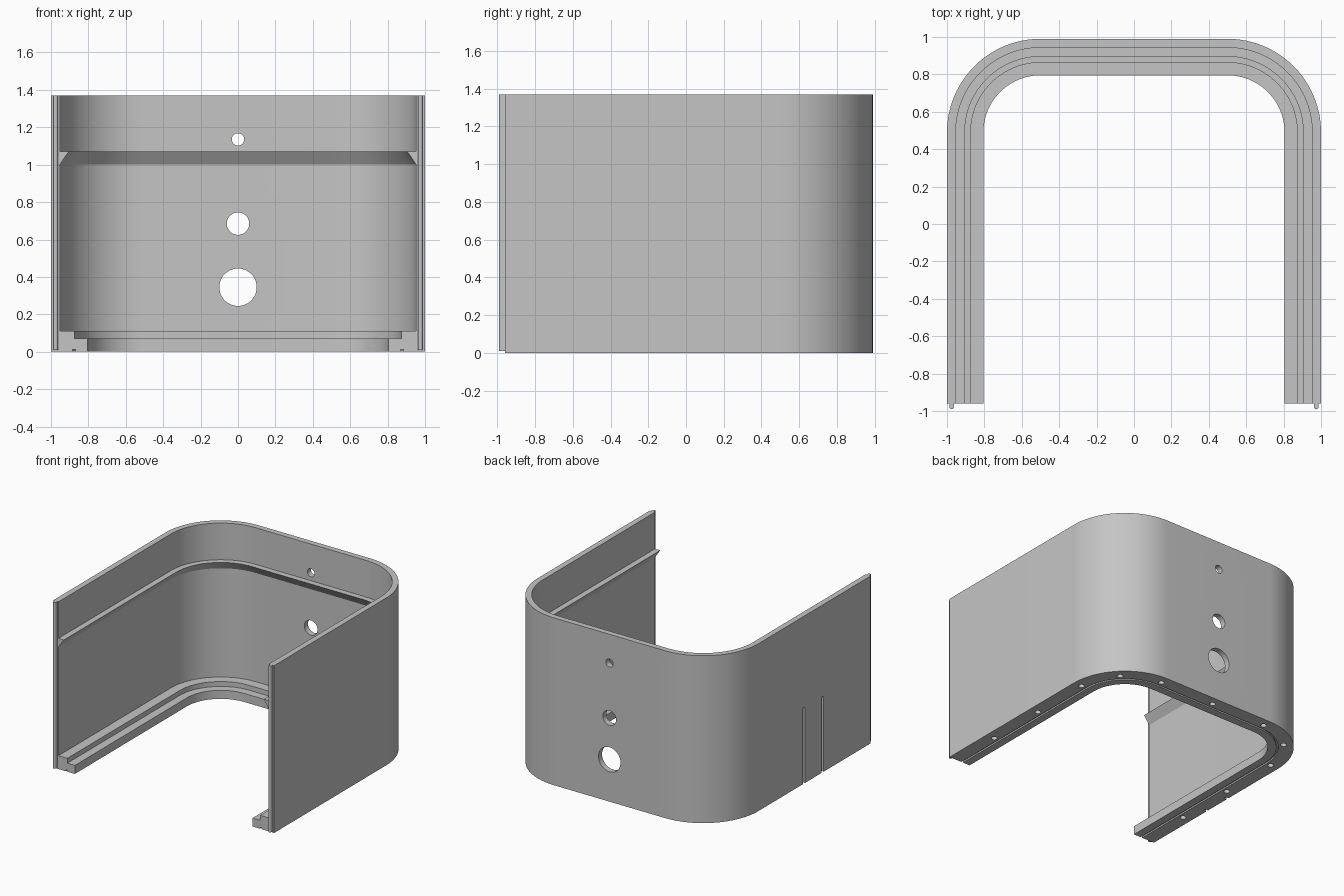
import bpy, bmesh, math
from mathutils import Matrix, Vector

cube = bpy.data.objects.get("Cube")
if cube:
    bpy.data.objects.remove(cube, do_unlink=True)

HEIGHT = 1.37
FRONT = -0.96          # front end of both arms
CX, CY, R = 0.5, 0.49, 0.5   # corner centre and outer radius
STEPS = 24

grey = bpy.data.materials.new("plain_grey")
grey.use_nodes = True
colour = (0.56, 0.56, 0.56, 1)
grey.diffuse_color = colour
grey.node_tree.nodes["Principled BSDF"].inputs["Base Color"].default_value = colour


def finish(name, bm):
    """Turn a bmesh into a linked grey object."""
    bmesh.ops.recalc_face_normals(bm, faces=bm.faces)
    mesh = bpy.data.meshes.new(name)
    bm.to_mesh(mesh)
    bm.free()
    mesh.materials.append(grey)
    obj = bpy.data.objects.new(name, mesh)
    bpy.context.collection.objects.link(obj)
    return obj


def smooth(obj):
    bpy.ops.object.select_all(action="DESELECT")
    obj.select_set(True)
    bpy.context.view_layer.objects.active = obj
    bpy.ops.object.shade_smooth_by_angle(angle=math.radians(30))


def u_path(d):
    """U-shaped plan line at distance d inside the outer surface."""
    pts = [(1 - d, FRONT)]
    for side in (1, -1):
        for i in range(STEPS + 1):
            a = math.pi / 2 * (i / STEPS + (side < 0))
            pts.append((side * CX + (R - d) * math.cos(a), CY + (R - d) * math.sin(a)))
    return pts + [(d - 1, FRONT)]


def add_cylinder(bm, centre, radius, depth, turn=None, sides=32):
    m = Matrix.Translation(centre)
    if turn:
        m = m @ Matrix.Rotation(math.pi / 2, 4, turn)
    bmesh.ops.create_cone(bm, cap_ends=True, segments=sides, radius1=radius,
                          radius2=radius, depth=depth, matrix=m)


def add_box(bm, centre, size):
    m = Matrix.Translation(centre) @ Matrix.Diagonal(Vector(size)).to_4x4()
    bmesh.ops.create_cube(bm, size=1, matrix=m)


# Wall section: (distance inward, height), with bevelled ledge, stepped foot and groove
section = [(0, 0), (0, HEIGHT), (0.047, HEIGHT), (0.047, 1.07), (0.095, 1.07),
           (0.047, 1.0), (0.047, 0.11), (0.127, 0.11), (0.127, 0.07),
           (0.195, 0.07), (0.195, 0), (0.13, 0), (0.13, 0.012), (0.115, 0.012), (0.115, 0)]
bm = bmesh.new()
rails = [[bm.verts.new((x, y, z)) for x, y in u_path(d)] for d, z in section]
for k, rail in enumerate(rails):
    nxt = rails[(k + 1) % len(rails)]
    for i in range(len(rail) - 1):
        bm.faces.new((rail[i], rail[i + 1], nxt[i + 1], nxt[i]))
for end in (0, -1):
    bm.faces.new([rail[end] for rail in rails])
shell = finish("curved_wall_shell", bm)

# Cutters: three back openings, blind holes underneath, two outer slots
bm = bmesh.new()
for z, r in ((0.345, 0.1), (0.685, 0.06), (1.135, 0.033)):
    add_cylinder(bm, (0, CY + R, z), r, 0.3, "X", 48)
pin_radius = R - 0.075
pins = [(0, CY + pin_radius)]
for side in (1, -1):
    pins += [(side * (CX + pin_radius), y) for y in (-0.53, -0.02)]
    for a in (0, math.pi / 4, math.pi / 2):
        pins.append((side * (CX + pin_radius * math.cos(a)), CY + pin_radius * math.sin(a)))
for x, y in pins:
    add_cylinder(bm, (x, y, 0), 0.023, 0.12, sides=24)
for y in (-0.34, -0.1):
    add_box(bm, (-1, y, 0.3), (0.05, 0.025, 0.64))
cutter = finish("hole_cutter", bm)
cutter.hide_render = True

cut = shell.modifiers.new("openings", "BOOLEAN")
cut.operation = "DIFFERENCE"
cut.solver = "EXACT"
cut.object = cutter
bpy.context.view_layer.update()
bpy.ops.object.select_all(action="DESELECT")
shell.select_set(True)
bpy.context.view_layer.objects.active = shell
bpy.ops.object.modifier_apply(modifier=cut.name)
bpy.data.objects.remove(cutter, do_unlink=True)
smooth(shell)

# Rounded locating ridge on the front end of each arm
for side, label in ((1, "left"), (-1, "right")):
    bm = bmesh.new()
    r, x, y = 0.0125, side * 0.975, -0.9775
    outline = [(x + r, FRONT + 0.002)]
    outline += [(x + r * math.cos(a), y - r * math.sin(a))
                for a in (math.pi * i / 10 for i in range(11))]
    outline.append((x - r, FRONT + 0.002))
    face = bm.faces.new([bm.verts.new((px, py, 0.01)) for px, py in outline])
    new = bmesh.ops.extrude_face_region(bm, geom=[face])["geom"]
    bmesh.ops.translate(bm, vec=(0, 0, HEIGHT - 0.01),
                        verts=[v for v in new if isinstance(v, bmesh.types.BMVert)])
    smooth(finish(label + "_end_ridge", bm))
